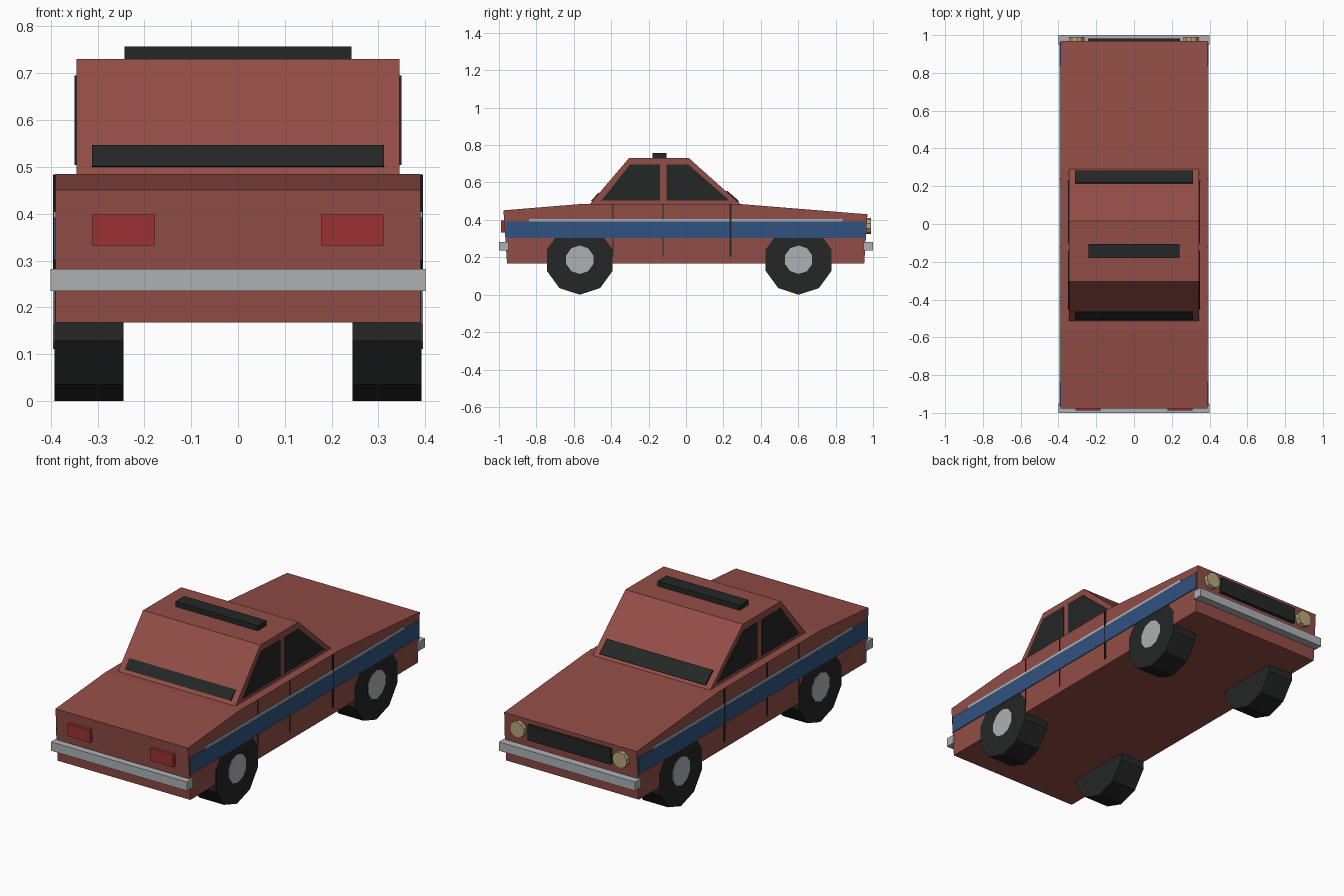
import bpy
import bmesh
from math import cos, sin, pi
from mathutils import Matrix

cube = bpy.data.objects.get("Cube")
if cube:
    bpy.data.objects.remove(cube, do_unlink=True)


def material(name, rgb):
    m = bpy.data.materials.new(name)
    m.use_nodes = True
    m.diffuse_color = (*rgb, 1)
    m.node_tree.nodes["Principled BSDF"].inputs["Base Color"].default_value = (*rgb, 1)
    return m


RED = material("body red", (0.29, 0.074, 0.061))
DARK = material("dark rubber and glass", (0.018, 0.019, 0.019))
BLUE = material("stripe blue", (0.03, 0.084, 0.21))
GREY = material("light metal", (0.42, 0.44, 0.46))
LAMP = material("tail lamp red", (0.34, 0.03, 0.033))
CREAM = material("headlamp cream", (0.48, 0.39, 0.2))


def finish(name, bm, mat):
    bmesh.ops.recalc_face_normals(bm, faces=bm.faces)
    mesh = bpy.data.meshes.new(name)
    bm.to_mesh(mesh)
    bm.free()
    mesh.materials.append(mat)
    ob = bpy.data.objects.new(name, mesh)
    bpy.context.collection.objects.link(ob)
    return ob


def prism(name, profile, x0, x1, mat):
    """Extrude a (y, z) side profile across x."""
    bm = bmesh.new()
    face = bm.faces.new([bm.verts.new((x0, y, z)) for y, z in profile])
    ext = bmesh.ops.extrude_face_region(bm, geom=[face])["geom"]
    verts = [v for v in ext if isinstance(v, bmesh.types.BMVert)]
    bmesh.ops.translate(bm, verts=verts, vec=(x1 - x0, 0, 0))
    return finish(name, bm, mat)


def rect(y0, y1, z0, z1):
    return [(y0, z0), (y1, z0), (y1, z1), (y0, z1)]


def ring(y, z, r, n=10):
    """Polygon with one corner pointing straight down."""
    return [(y + r * sin(2 * pi * i / n), z - r * cos(2 * pi * i / n)) for i in range(n)]


# Body shell and cabin
prism("body", [(-0.957, 0.168), (0.953, 0.168), (0.97, 0.43), (0.285, 0.485),
               (-0.56, 0.485), (-0.976, 0.451)], -0.39, 0.39, RED)
prism("cabin", [(-0.518, 0.48), (0.295, 0.48), (0.016, 0.73), (-0.305, 0.73)],
      -0.345, 0.345, RED)

# Roof bar and the narrow glass strips on the sloping ends of the cabin
prism("roof_bar", rect(-0.18, -0.105, 0.725, 0.757), -0.242, 0.242, DARK)
prism("tailward_glass_strip", [(-0.497, 0.498), (-0.459, 0.542), (-0.467, 0.547),
                               (-0.507, 0.502)], -0.312, 0.312, DARK)
prism("hoodward_glass_strip", [(0.276, 0.494), (0.214, 0.55), (0.22, 0.556),
                               (0.284, 0.5)], -0.312, 0.312, DARK)

# Bumpers and grille
for end, y0, y1 in (("tail", -1, -0.95), ("nose", 0.95, 1)):
    prism(end + "_bumper", rect(y0, y1, 0.235, 0.282), -0.4, 0.4, GREY)
prism("grille", rect(0.955, 0.982, 0.325, 0.408), -0.243, 0.243, DARK)

for side, s in (("left", 1), ("right", -1)):
    # Side windows
    for name, pts in (
            ("back_window", [(-0.452, 0.504), (-0.14, 0.504), (-0.14, 0.695), (-0.3, 0.695)]),
            ("door_window", [(-0.104, 0.504), (0.232, 0.504), (0.013, 0.695), (-0.104, 0.695)])):
        prism(f"{side}_{name}", pts, s * 0.342, s * 0.349, DARK)

    # Side stripes and door seams
    prism(side + "_wide_stripe", rect(-0.963, 0.96, 0.302, 0.392), s * 0.386, s * 0.3945, BLUE)
    prism(side + "_thin_stripe", rect(-0.84, 0.838, 0.392, 0.405), s * 0.386, s * 0.394, GREY)
    for i, (y, w) in enumerate(((-0.39, 0.003), (-0.123, 0.003), (0.238, 0.005))):
        prism(f"{side}_door_seam_{i + 1}", rect(y - w, y + w, 0.205, 0.484),
              s * 0.386, s * (0.395 if i == 2 else 0.3925), DARK)

    # Wheels with hubcaps
    for end, y in (("tail", -0.568), ("nose", 0.602)):
        prism(f"{side}_{end}_wheel", ring(y, 0.185, 0.185), s * 0.245, s * 0.392, DARK)
        prism(f"{side}_{end}_hubcap", ring(y, 0.187, 0.076), s * 0.385, s * 0.395, GREY)

    # Lamps
    prism(side + "_tail_lamp", rect(-0.988, -0.955, 0.332, 0.398), s * 0.178, s * 0.311, LAMP)
    bm = bmesh.new()
    bmesh.ops.create_cone(bm, cap_ends=True, segments=10, radius1=0.043, radius2=0.043,
                          depth=0.035,
                          matrix=Matrix.Translation((s * 0.302, 0.972, 0.368))
                          @ Matrix.Rotation(pi / 2, 4, "X"))
    finish(side + "_headlamp", bm, CREAM)
